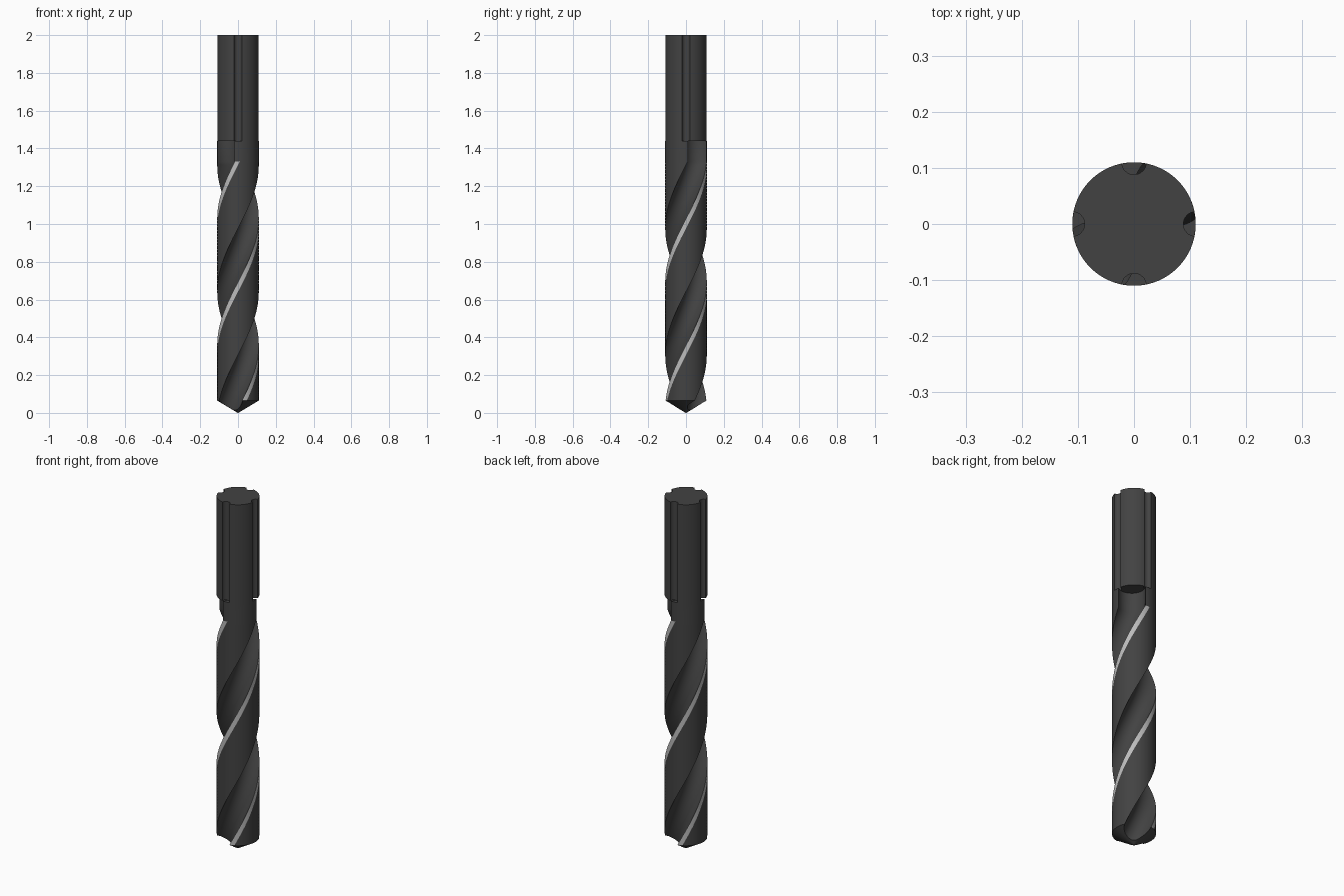
import bpy, bmesh
from math import sin, cos, pi, radians, atan2

if "Cube" in bpy.data.objects:
    bpy.data.objects.remove(bpy.data.objects["Cube"])

R = 0.11           # drill radius
FLUTE_TOP = 1.33   # end of the helix
NECK_TOP = 1.44    # end of the flute run-out
HALF = radians(38) # half width of a flute at the rim


def material(name, v):
    m = bpy.data.materials.new(name)
    m.diffuse_color = (v, v, v, 1)
    m.use_nodes = True
    m.node_tree.nodes["Principled BSDF"].inputs["Base Color"].default_value = m.diffuse_color
    return m


dark = material("dark_steel", 0.055)
light = material("bright_edge", 0.5)


def loft(name, rings, mats, mat_of=lambda ring, i: 0):
    """Closed solid through rings of equal point count."""
    bm = bmesh.new()
    vs = [[bm.verts.new(p) for p in ring] for ring in rings]
    n = len(vs[0])
    for k in range(len(vs) - 1):
        for i in range(n):
            j = (i + 1) % n
            f = bm.faces.new((vs[k][i], vs[k][j], vs[k + 1][j], vs[k + 1][i]))
            f.material_index = mat_of(k, i)
    bm.faces.new(vs[0][::-1])
    bm.faces.new(vs[-1])
    me = bpy.data.meshes.new(name)
    bm.to_mesh(me)
    bm.free()
    for m in mats:
        me.materials.append(m)
    ob = bpy.data.objects.new(name, me)
    bpy.context.collection.objects.link(ob)
    return ob


def activate(ob):
    bpy.ops.object.select_all(action='DESELECT')
    ob.select_set(True)
    bpy.context.view_layer.objects.active = ob


# Fluted cross-section: round flute, bright margin, plain land, twice
c, r = 0.0935, 0.0682
end = atan2(R * sin(HALF), c - R * cos(HALF))
half, bright = [], set()
for i in range(19):
    t = end * (i / 9 - 1)
    half.append((c - r * cos(t), r * sin(t)))
half[0] = (R * cos(HALF), -R * sin(HALF))
half[-1] = (R * cos(HALF), R * sin(HALF))
margin = [HALF + radians(14) * k / 3 for k in (1, 2, 3)]
land = [margin[-1] + (pi - HALF - margin[-1]) * k / 20 for k in range(1, 20)]
half += [(R * cos(a), R * sin(a)) for a in margin + land]
n = len(half)
section = half + [(-x, -y) for x, y in half]
bright = {18, 19, 20, n + 18, n + 19, n + 20}

# Twisted body with a straight run-out at the top
steps = 80
zs = [-0.02 + (FLUTE_TOP + 0.02) * k / steps for k in range(steps + 1)] + [NECK_TOP]
rings = []
for z in zs:
    a = (min(z, FLUTE_TOP) - 1.17) / 0.67 * pi
    rings.append([(x * cos(a) - y * sin(a), x * sin(a) + y * cos(a), z) for x, y in section])
body = loft("fluted_body", rings, [dark, light],
            lambda k, i: 1 if k < steps and i in bright else 0)

# Conical point, made by intersecting with a pointed envelope
def circle(rad, z, m=96):
    return [(rad * cos(2 * pi * i / m), rad * sin(2 * pi * i / m), z) for i in range(m)]

slope = 0.065 / R
envelope = loft("point_envelope", [circle(0.001, 0.0), circle(0.13, 0.13 * slope), circle(0.13, 1.6)], [dark])
envelope.hide_render = True
mod = body.modifiers.new("point", 'BOOLEAN')
mod.operation = 'INTERSECT'
mod.solver = 'EXACT'
mod.object = envelope
activate(body)
bpy.ops.object.modifier_apply(modifier=mod.name)
bpy.data.objects.remove(envelope)

# Shank with four half-round grooves
gr = 0.022
g = 2 * atan2(gr / 2, R)
outline = []
for q in range(4):
    pts = []
    for i in range(11):  # groove arc from rim to rim
        t = radians(84) * (i / 5 - 1)
        pts.append((R - gr * cos(t), gr * sin(t)))
    for k in range(17):  # round land
        a = g + (pi / 2 - 2 * g) * k / 16
        pts.append((R * cos(a), R * sin(a)))
    a = q * pi / 2
    outline += [(x * cos(a) - y * sin(a), x * sin(a) + y * cos(a)) for x, y in pts]
shank = loft("grooved_shank", [[(x, y, z) for x, y in outline] for z in (NECK_TOP, 2.0)], [dark])

for ob in (body, shank):
    activate(ob)
    bpy.ops.object.shade_smooth_by_angle(angle=radians(30))
